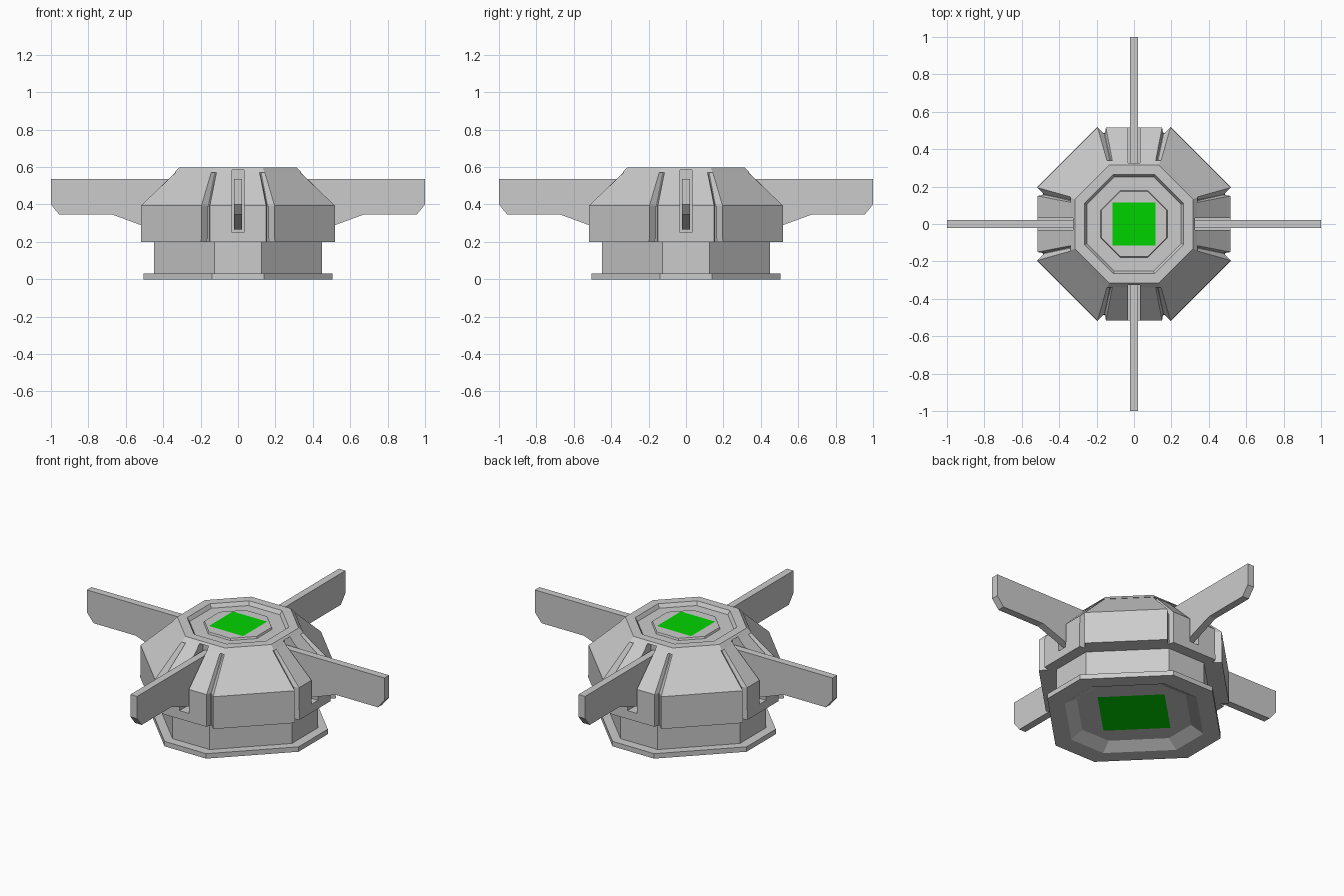
import bpy, bmesh
from math import radians
from mathutils import Matrix

if "Cube" in bpy.data.objects:
    bpy.data.objects.remove(bpy.data.objects["Cube"])


def finish(name, bm, angle=0, color=None):
    bmesh.ops.recalc_face_normals(bm, faces=bm.faces[:])
    bm.transform(Matrix.Rotation(radians(angle), 4, 'Z'))
    mesh = bpy.data.meshes.new(name)
    bm.to_mesh(mesh)
    bm.free()
    ob = bpy.data.objects.new(name, mesh)
    bpy.context.collection.objects.link(ob)
    if color:
        mat = bpy.data.materials.new(name)
        mat.diffuse_color = color
        mat.use_nodes = True
        mat.node_tree.nodes["Principled BSDF"].inputs["Base Color"].default_value = mat.diffuse_color
        mesh.materials.append(mat)
    return ob


def octagon_loft(name, rings):
    """Stack octagons given as (flat radius, half side width, z), capped at both ends."""
    bm = bmesh.new()
    loops = []
    for r, c, z in rings:
        pts = [(c, -r), (r, -c), (r, c), (c, r), (-c, r), (-r, c), (-r, -c), (-c, -r)]
        loops.append([bm.verts.new((x, y, z)) for x, y in pts])
    for a, b in zip(loops, loops[1:]):
        for i in range(8):
            j = (i + 1) % 8
            bm.faces.new((a[i], a[j], b[j], b[i]))
    bm.faces.new(loops[0][::-1])
    bm.faces.new(loops[-1])
    return finish(name, bm)


def panel(name, sections, angle):
    """Armour panel along +x: (outer dist, half width, inner dist, inner half width, z)."""
    bm = bmesh.new()
    for d, w, di, wi, z in sections:
        for s in (-1, 1):
            bm.verts.new((d, s * w, z))
            bm.verts.new((di, s * wi, z))
    bmesh.ops.convex_hull(bm, input=bm.verts[:])
    bmesh.ops.dissolve_limit(bm, angle_limit=radians(1), verts=bm.verts[:], edges=bm.edges[:])
    return finish(name, bm, angle)


def box(name, lo, hi, angle=0):
    bm = bmesh.new()
    bmesh.ops.create_cube(bm, size=1)
    for v in bm.verts:
        v.co = [l if c < 0 else h for c, l, h in zip(v.co, lo, hi)]
    return finish(name, bm, angle)


def cut(ob, cutter):
    m = ob.modifiers.new("slot", 'BOOLEAN')
    m.operation = 'DIFFERENCE'
    m.solver = 'EXACT'
    m.object = cutter


def square(name, half, z, angle, flip=False):
    bm = bmesh.new()
    vs = [bm.verts.new((x * half, y * half, z)) for x, y in ((-1, -1), (1, -1), (1, 1), (-1, 1))]
    f = bm.faces.new(vs)
    ob = finish(name, bm, angle, (0.0, 0.65, 0.0, 1))
    if (ob.data.polygons[0].normal.z < 0) != flip:
        ob.data.flip_normals()
    return ob


# foot plate with recessed underside, and neck
octagon_loft("base", [(0.33, 0.095, 0.04), (0.40, 0.115, 0.0), (0.505, 0.14, 0.0),
                      (0.505, 0.14, 0.03), (0.45, 0.125, 0.03), (0.45, 0.125, 0.21)])

# inner body, visible in the grooves between panels
core = octagon_loft("body_core", [(0.487, 0.165, 0.2), (0.485, 0.165, 0.39), (0.31, 0.13, 0.575)])

# lid with a sunken ring and raised centre
lid = octagon_loft("lid", [(0.34, 0.142, 0.57), (0.315, 0.132, 0.597), (0.265, 0.11, 0.597),
                           (0.25, 0.104, 0.572), (0.18, 0.075, 0.572), (0.175, 0.072, 0.586)])

# coloured squares on top and underneath
square("top_light", 0.115, 0.588, 0)
square("bottom_light", 0.185, 0.038, 45, flip=True)

fin_profile = [(0.29, 0.535), (1.0, 0.535), (1.0, 0.40), (0.955, 0.345),
               (0.67, 0.345), (0.52, 0.29), (0.45, 0.265), (0.29, 0.265)]

for i in range(4):
    a = 90 * i
    slot = box("slot_cutter", (0.29, -0.031, 0.25), (0.7, 0.031, 0.585), a)
    slot.hide_render = True
    slot.hide_viewport = False
    slot.display_type = 'WIRE'

    # wide diagonal panels
    panel("diagonal_panel", [(0.506, 0.228, 0.44, 0.228, 0.2), (0.504, 0.228, 0.44, 0.228, 0.395),
                             (0.336, 0.134, 0.27, 0.134, 0.572)], a + 45)
    # narrow slotted panels
    side = panel("slotted_panel", [(0.517, 0.15, 0.46, 0.16, 0.2), (0.515, 0.15, 0.46, 0.16, 0.395),
                                   (0.335, 0.115, 0.29, 0.12, 0.572)], a)
    for ob in (core, lid, side):
        cut(ob, slot)

    # blade fin
    bm = bmesh.new()
    face = bm.faces.new([bm.verts.new((x, -0.022, z)) for x, z in fin_profile])
    ext = bmesh.ops.extrude_face_region(bm, geom=[face])
    bmesh.ops.translate(bm, vec=(0, 0.044, 0),
                        verts=[g for g in ext["geom"] if isinstance(g, bmesh.types.BMVert)])
    finish("fin", bm, a)
